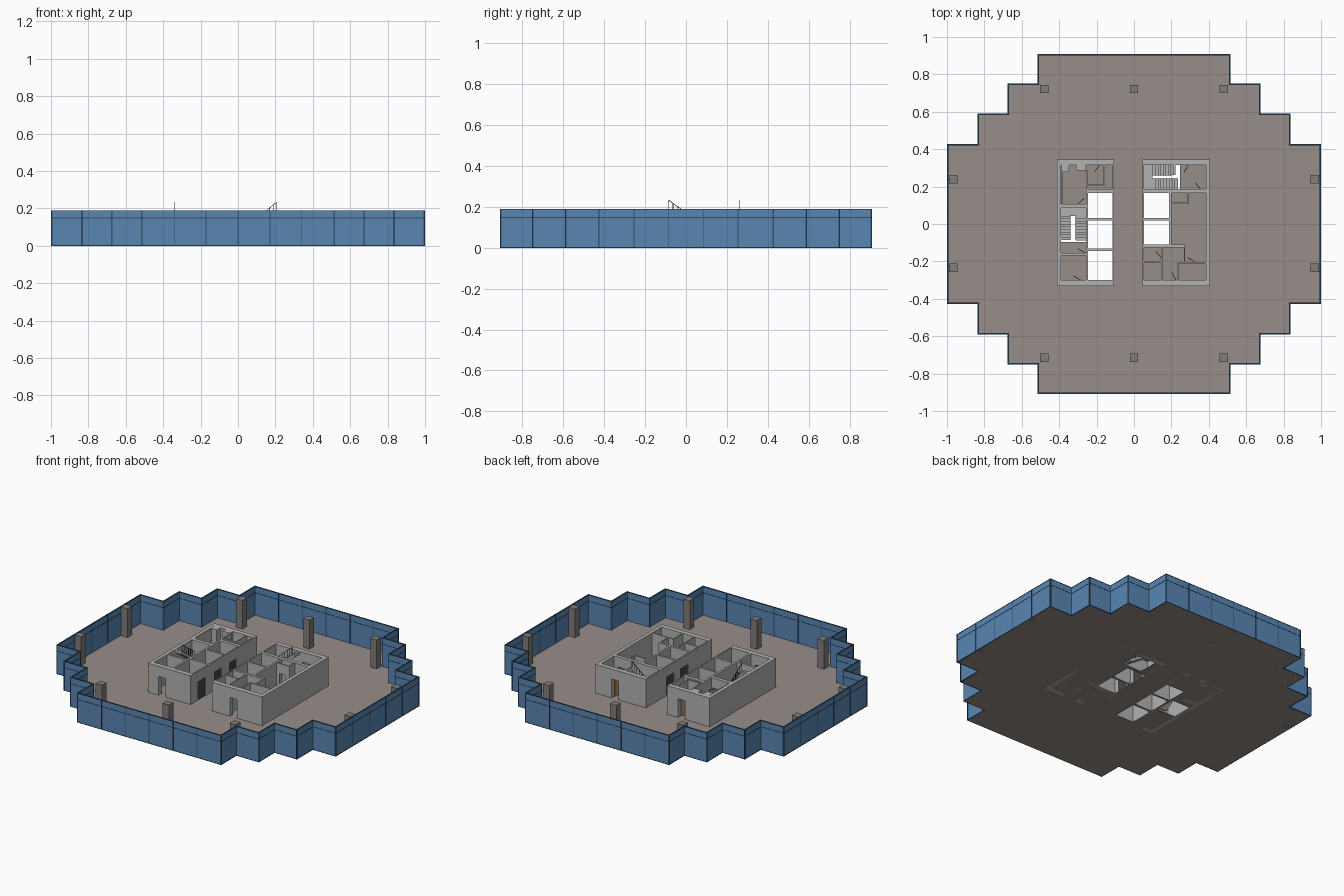
import bpy, bmesh, math

if "Cube" in bpy.data.objects:
    bpy.data.objects.remove(bpy.data.objects["Cube"])

H, F = 0.19, 0.004          # storey height, floor top
DOOR_H = 0.125


def material(name, rgb):
    m = bpy.data.materials.new(name)
    m.diffuse_color = (*rgb, 1)
    m.use_nodes = True
    m.node_tree.nodes["Principled BSDF"].inputs["Base Color"].default_value = m.diffuse_color
    return m


GLASS = material("blue_glass", (0.10, 0.24, 0.45))
FRAME = material("dark_frame", (0.03, 0.07, 0.13))
FLOOR = material("floor_finish", (0.31, 0.27, 0.25))
WALL = material("wall_grey", (0.45, 0.45, 0.45))
COLUMN = material("column_grey", (0.22, 0.21, 0.20))
DARK = material("lift_door_dark", (0.06, 0.06, 0.065))
WOOD = material("door_wood", (0.35, 0.18, 0.08))


def finish(name, bm, mat):
    bmesh.ops.recalc_face_normals(bm, faces=bm.faces)
    me = bpy.data.meshes.new(name)
    bm.to_mesh(me)
    bm.free()
    ob = bpy.data.objects.new(name, me)
    bpy.context.collection.objects.link(ob)
    me.materials.append(mat)
    return ob


def boxes(name, items, mat):
    """One object from boxes given as (x0, x1, y0, y1, z0, z1)."""
    bm = bmesh.new()
    for x0, x1, y0, y1, z0, z1 in items:
        vs = bmesh.ops.create_cube(bm, size=1)["verts"]
        for v in vs:
            v.co = (x0 + (v.co.x + .5) * (x1 - x0),
                    y0 + (v.co.y + .5) * (y1 - y0),
                    z0 + (v.co.z + .5) * (z1 - z0))
    return finish(name, bm, mat)


def prism(name, profile, axis, w0, w1, mat):
    """Extrude a (run, height) profile sideways from w0 to w1."""
    bm = bmesh.new()
    put = (lambda u, w, z: (u, w, z)) if axis == "x" else (lambda u, w, z: (w, u, z))
    a = [bm.verts.new(put(u, w0, z)) for u, z in profile]
    b = [bm.verts.new(put(u, w1, z)) for u, z in profile]
    bm.faces.new(a)
    bm.faces.new(b)
    for i in range(len(a)):
        j = (i + 1) % len(a)
        bm.faces.new((a[i], a[j], b[j], b[i]))
    return finish(name, bm, mat)


def wall(x0, x1, y0, y1, doors=(), width=0.05):
    """Wall as boxes, with door openings centred along its long direction."""
    along_x = (x1 - x0) > (y1 - y0)
    s, e = (x0, x1) if along_x else (y0, y1)
    part = lambda a, b, z0: (a, b, y0, y1, z0, H) if along_x else (x0, x1, a, b, z0, H)
    out = []
    for d in sorted(doors):
        out += [part(s, d - width / 2, 0), part(d - width / 2, d + width / 2, DOOR_H)]
        s = d + width / 2
    return out + [part(s, e, 0)]


# stepped outline, one quarter mirrored to four
quarter = [(0.995, 0.424), (0.832, 0.424), (0.832, 0.587), (0.672, 0.587),
           (0.672, 0.748), (0.512, 0.748), (0.512, 0.905)]
outline = (quarter + [(-x, y) for x, y in quarter[::-1]]
           + [(-x, -y) for x, y in quarter] + [(x, -y) for x, y in quarter[::-1]])

# lift shafts and stair wells
L_SHAFT = [(-0.30, -0.145), (-0.13, 0.02), (0.032, 0.165)]
R_SHAFT = [(-0.11, 0.02), (0.032, 0.165)]
holes = [(-0.245, -0.115, a, b) for a, b in L_SHAFT]
holes += [(0.053, 0.188, a, b) for a, b in R_SHAFT]
holes += [(-0.39, -0.257, -0.097, 0.043), (0.10, 0.245, 0.187, 0.315)]

# floor slab with holes, from a filled 2D curve
cu = bpy.data.curves.new("floor_slab", "CURVE")
cu.dimensions, cu.fill_mode, cu.extrude = "2D", "BOTH", F / 2
loops = [outline] + [[(a, c), (b, c), (b, d), (a, d)] for a, b, c, d in holes]
for pts in loops:
    sp = cu.splines.new("POLY")
    sp.points.add(len(pts) - 1)
    for p, (x, y) in zip(sp.points, pts):
        p.co = (x, y, 0, 1)
    sp.use_cyclic_u = True
floor = bpy.data.objects.new("floor_slab", cu)
floor.location.z = F / 2
bpy.context.collection.objects.link(floor)
cu.materials.append(FLOOR)
bpy.context.view_layer.objects.active = floor
floor.select_set(True)
bpy.ops.object.convert(target="MESH")

# glass facade: panes, mullions and rails along each edge
panes, bars = [], []
for i, a in enumerate(outline):
    b = outline[(i + 1) % len(outline)]
    x0, x1 = sorted((a[0], b[0]))
    y0, y1 = sorted((a[1], b[1]))
    t, r = 0.003, 0.0045
    panes.append((x0 - t, x1 + t, y0 - t, y1 + t, 0, H - 0.001))
    for z, h in ((0, 0.003), (0.147, 0.003), (H - 0.003, 0.003)):
        bars.append((x0 - r, x1 + r, y0 - r, y1 + r, z, z + h))
    n = max(1, round((x1 - x0 + y1 - y0) / 0.168))
    for k in range(n + 1):
        x, y = x0 + (x1 - x0) * k / n, y0 + (y1 - y0) * k / n
        dx, dy = (0.002, 0.005) if x1 > x0 else (0.005, 0.002)
        bars.append((x - dx, x + dx, y - dy, y + dy, 0, H))
boxes("facade_glass", panes, GLASS)
boxes("facade_frame", bars, FRAME)

# square columns
spots = [(x, y) for x in (-0.48, 0, 0.48) for y in (-0.715, 0.722)]
spots += [(x, y) for x in (-0.966, 0.966) for y in (-0.235, 0.24)]
c = 0.0225
boxes("columns", [(x - c, x + c, y - c, y + c, 0, H) for x, y in spots], COLUMN)

# left core walls
left = wall(-0.412, -0.107, -0.332, -0.30, [-0.31]) + wall(-0.412, -0.107, 0.315, 0.346, [-0.21])
left += wall(-0.412, -0.39, -0.30, 0.315)
left += wall(-0.115, -0.107, -0.30, 0.315, [-0.222, -0.055, 0.10], 0.08)
left += wall(-0.257, -0.245, -0.30, 0.20)
left += wall(-0.257, -0.115, 0.165, 0.187)
left += wall(-0.39, -0.245, 0.085, 0.108, [-0.28], 0.04)
left += wall(-0.39, -0.257, -0.168, -0.155, [-0.285])
left += wall(-0.245, -0.115, -0.145, -0.13) + wall(-0.245, -0.115, 0.02, 0.032)
boxes("left_core_walls", left, WALL)
boxes("left_core_partitions",
      wall(-0.25, -0.155, 0.202, 0.21) + wall(-0.163, -0.155, 0.21, 0.315, [0.25], 0.04)
      + wall(-0.257, -0.249, 0.20, 0.29) + wall(-0.388, -0.383, 0.108, 0.275)
      + [(-0.388, -0.347, 0.277, 0.315, 0, H), (-0.31, -0.257, 0.285, 0.315, 0, H)], WALL)

# right core walls
right = wall(0.045, 0.406, -0.332, -0.30, [0.20]) + wall(0.045, 0.406, 0.315, 0.346, [0.265])
right += wall(0.384, 0.406, -0.30, 0.315)
right += wall(0.045, 0.053, -0.30, 0.315, [-0.045, 0.10], 0.08)
right += wall(0.053, 0.384, 0.165, 0.187, [0.33])
right += wall(0.188, 0.20, -0.11, 0.165)
right += wall(0.053, 0.188, 0.02, 0.032)
right += wall(0.053, 0.273, -0.125, -0.11)
boxes("right_core_walls", right, WALL)
boxes("right_core_partitions",
      wall(0.145, 0.152, -0.30, -0.125, [-0.16], 0.04) + wall(0.266, 0.273, -0.20, -0.125)
      + wall(0.23, 0.384, -0.21, -0.202, [0.30]) + wall(0.23, 0.238, -0.30, -0.21)
      + wall(0.053, 0.145, -0.205, -0.198, [0.11], 0.04)
      + wall(0.285, 0.292, 0.108, 0.165) + wall(0.20, 0.292, 0.108, 0.115, [0.24], 0.04), WALL)

# lift doors
lifts = [(-0.113, -0.109, y - .04, y + .04, F, DOOR_H) for y in (-0.222, -0.055, 0.10)]
lifts += [(0.047, 0.051, y - .04, y + .04, F, DOOR_H) for y in (-0.045, 0.10)]
boxes("lift_doors", lifts, DARK)

# wooden door leaves standing ajar: hinge x, y and swing angle
for i, (x, y, deg) in enumerate([(-0.285, -0.30, 150), (-0.26, -0.155, 150), (-0.185, 0.315, 235),
                                 (-0.30, 0.108, 40), (0.225, -0.30, 120), (0.29, 0.315, 240),
                                 (0.325, -0.202, 150), (0.355, 0.187, 130), (0.145, -0.18, 130)]):
    leaf = boxes(f"door_leaf_{i + 1}", [(0, 0.045, -0.002, 0.002, F, DOOR_H)], WOOD)
    leaf.location = (x, y, 0)
    leaf.rotation_euler.z = math.radians(deg)


def flight(name, axis, u0, u1, w0, w1, z0, z1, n=9):
    """Sawtooth flight with a sloping soffit."""
    pts, du, dz = [], (u1 - u0) / n, (z1 - z0) / n
    for k in range(n):
        pts += [(u0 + k * du, z0 + k * dz), (u0 + k * du, z0 + (k + 1) * dz)]
    pts += [(u1, z1), (u1, z1 - 0.02), (u0 + du, max(0, z0 - 0.008))]
    prism(name, pts, axis, w0, w1, WALL)


def railing(name, axis, u0, u1, w, z0, z1, h=0.045, n=6):
    """Sloping handrail on thin posts."""
    t = 0.0015
    prism(name + "_rail", [(u0, z0 + h - .004), (u1, z1 + h - .004), (u1, z1 + h), (u0, z0 + h)],
          axis, w - t, w + t, DARK)
    posts = []
    for k in range(n + 1):
        u, z = u0 + (u1 - u0) * k / n, z0 + (z1 - z0) * k / n
        x, y = (u, w) if axis == "x" else (w, u)
        posts.append((x - t, x + t, y - t, y + t, z, z + h - .003))
    boxes(name + "_posts", posts, DARK)


# left stair, folding back along y
M = 0.098
flight("left_lower_flight", "y", -0.088, 0.043, -0.31, -0.257, F, M)
flight("left_upper_flight", "y", 0.043, -0.085, -0.39, -0.342, M, H)
boxes("left_landing", [(-0.39, -0.257, 0.043, 0.085, M - 0.015, M)], WALL)
railing("left_upper", "y", 0.043, -0.085, -0.340, M, H)
railing("left_lower", "y", -0.085, 0.043, -0.311, F, M)

# right stair, folding back along x
flight("right_lower_flight", "x", 0.235, 0.10, 0.187, 0.24, F, M)
flight("right_upper_flight", "x", 0.10, 0.222, 0.262, 0.315, M, H)
boxes("right_landing", [(0.053, 0.10, 0.187, 0.315, M - 0.015, M)], WALL)
railing("right_upper", "x", 0.10, 0.205, 0.260, M, H)
railing("right_lower", "x", 0.235, 0.10, 0.241, F, M)
